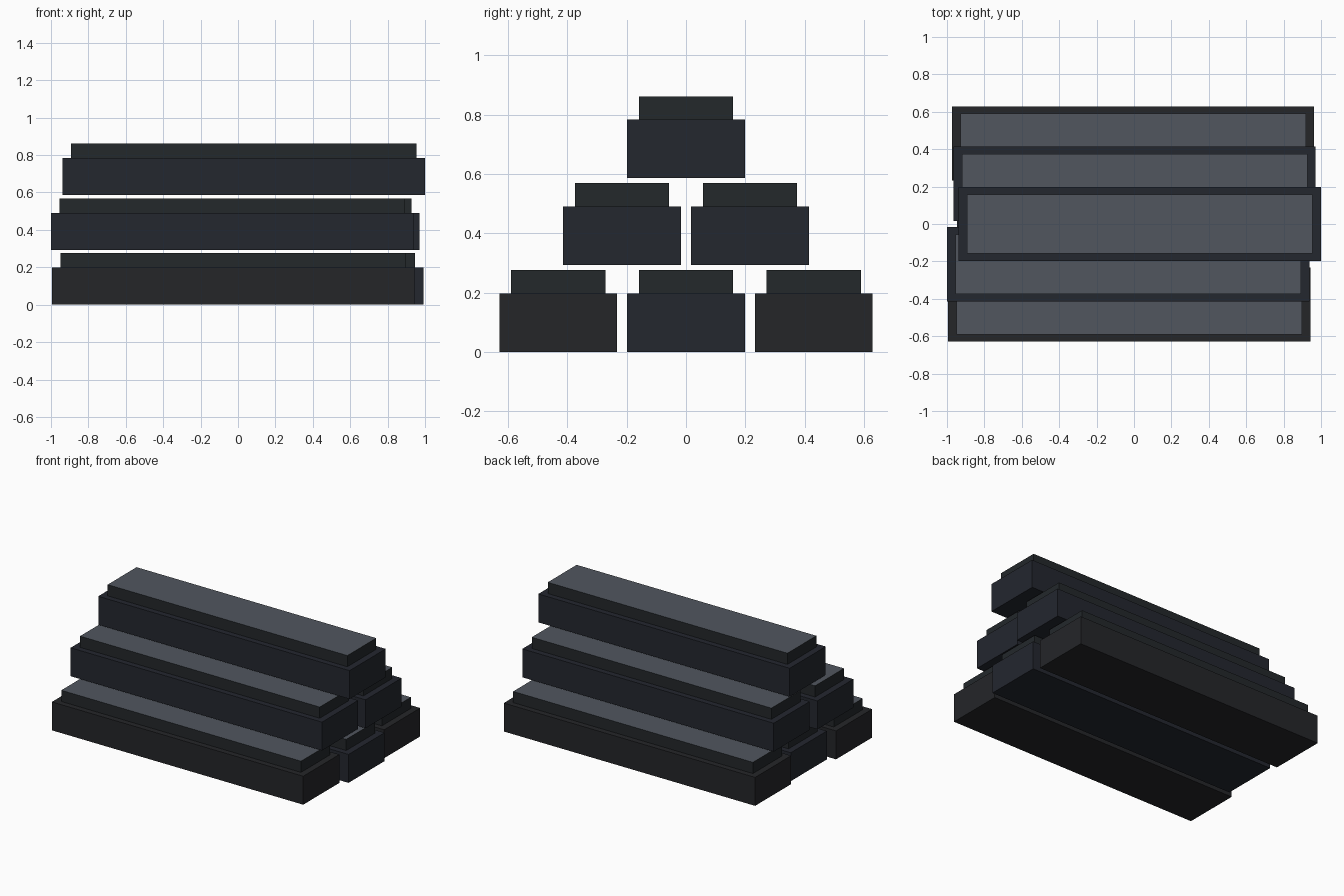
import bpy

if "Cube" in bpy.data.objects:
    bpy.data.objects.remove(bpy.data.objects["Cube"])

BODY = (1.937, 0.397, 0.198)   # ingot body: length, width, height
CAP = (1.847, 0.318, 0.078)    # stepped top of the ingot
PITCH_Y, PITCH_Z = 0.431, 0.293


def material(name, rgb):
    m = bpy.data.materials.new(name)
    m.diffuse_color = (*rgb, 1)
    m.use_nodes = True
    m.node_tree.nodes["Principled BSDF"].inputs["Base Color"].default_value = m.diffuse_color
    return m


dark_blue = material("dark_blue_metal", (0.017, 0.020, 0.028))
dark_grey = material("dark_grey_metal", (0.018, 0.019, 0.022))
cap_side = material("cap_side_metal", (0.017, 0.021, 0.024))
cap_face = material("cap_top_metal", (0.082, 0.094, 0.114))


def block(name, size, x, y, z, mats):
    """Box standing on height z; a second material goes on its top face."""
    bpy.ops.mesh.primitive_cube_add(size=1, location=(x, y, z + size[2] / 2))
    ob = bpy.context.object
    ob.name = name
    ob.scale = size
    bpy.ops.object.transform_apply(location=False, rotation=False, scale=True)
    for m in mats:
        ob.data.materials.append(m)
    if len(mats) > 1:
        for p in ob.data.polygons:
            p.material_index = 1 if p.normal.z > 0.5 else 0
    return ob


# Lengthwise shift of every ingot, per layer from front to back
layers = [
    ("bottom", [-0.025, 0.022, -0.005]),
    ("middle", [-0.0315, 0.003]),
    ("top", [0.0305]),
]

for level, (label, shifts) in enumerate(layers):
    for i, x in enumerate(shifts):
        y = (i - (len(shifts) - 1) / 2) * PITCH_Y
        z = level * PITCH_Z
        outer = level == 0 and i != 1
        body_mat = dark_grey if outer else dark_blue
        block(f"{label}_ingot_body_{i + 1}", BODY, x, y, z, [body_mat])
        block(f"{label}_ingot_cap_{i + 1}", CAP, x, y, z + BODY[2], [cap_side, cap_face])
